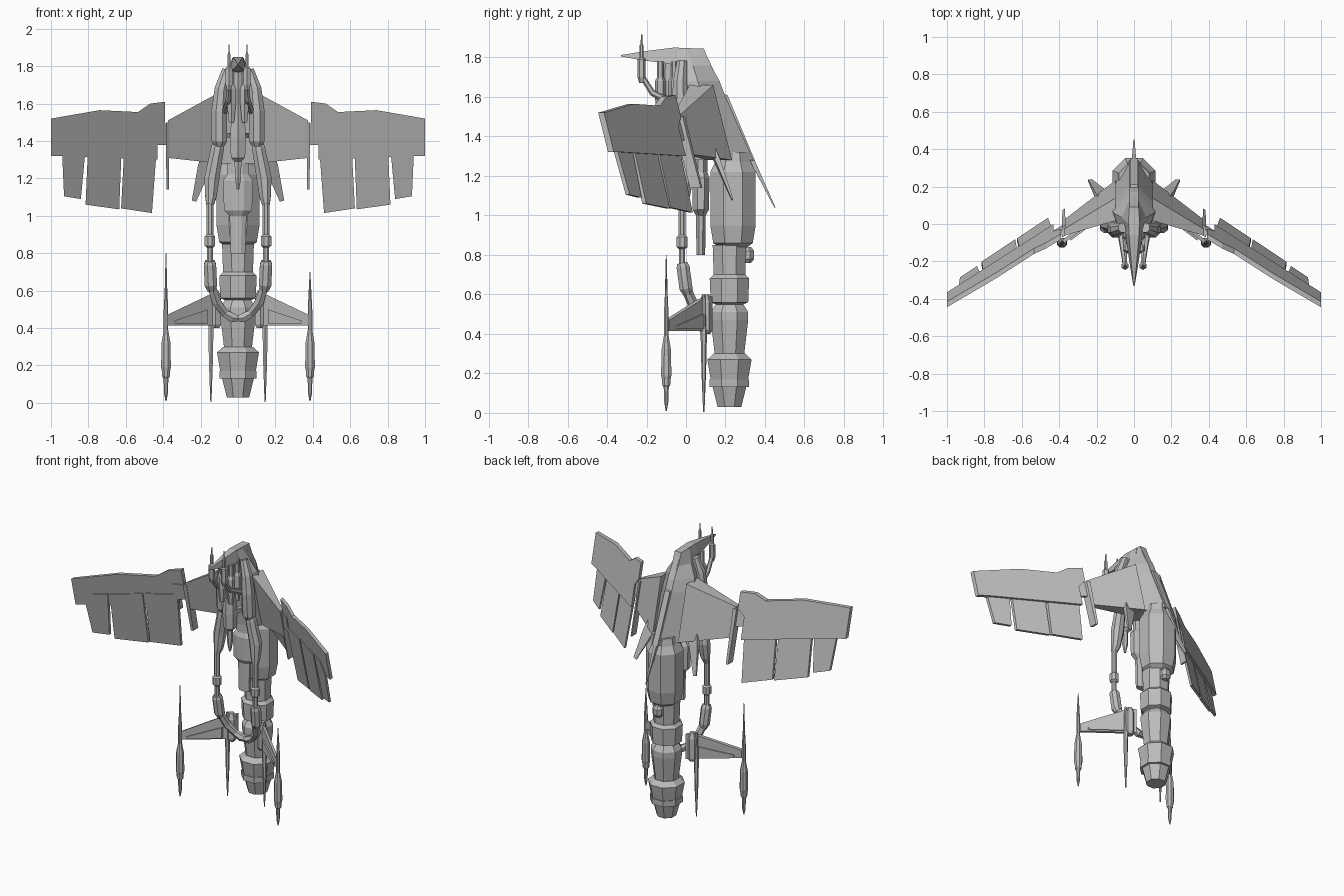
import bpy, bmesh, math
from mathutils import Vector

start_cube = bpy.data.objects.get("Cube")
if start_cube:
    bpy.data.objects.remove(start_cube)

grey = bpy.data.materials.new("hull_grey")
grey.use_nodes = True
grey.diffuse_color = (.5, .5, .5, 1)
grey.node_tree.nodes["Principled BSDF"].inputs["Base Color"].default_value = grey.diffuse_color


def loft(name, rings, mirror=False):
    """Skin a closed solid over rings of equal point count."""
    bm = bmesh.new()
    loops = [[bm.verts.new(point) for point in ring] for ring in rings]
    count = len(loops[0])
    for lower, upper in zip(loops, loops[1:]):
        for i in range(count):
            j = (i + 1) % count
            bm.faces.new((lower[i], lower[j], upper[j], upper[i]))
    bm.faces.new(loops[0][::-1])
    bm.faces.new(loops[-1])
    bmesh.ops.recalc_face_normals(bm, faces=bm.faces)
    mesh = bpy.data.meshes.new(name)
    bm.to_mesh(mesh)
    bm.free()
    mesh.materials.append(grey)
    part = bpy.data.objects.new(name, mesh)
    bpy.context.collection.objects.link(part)
    if mirror:
        modifier = part.modifiers.new("both_sides", 'MIRROR')
        modifier.use_mirror_merge = False
    return part


def tube(name, path, sides=8, mirror=False, flat=1):
    """Faceted tube along (x, y, z, radius) points; flat squashes its depth."""
    points = [Vector(step[:3]) for step in path]
    rings = []
    for i, centre in enumerate(points):
        along = (points[min(i + 1, len(points) - 1)] - points[max(i - 1, 0)]).normalized()
        guide = Vector((0, 1, 0))
        if abs(along.y) > .9:
            guide = Vector((0, 0, 1))
        across = along.cross(guide).normalized()
        depth = across.cross(along) * flat
        ring = []
        for k in range(sides):
            angle = math.tau * (k + .5) / sides
            reach = path[i][3] / math.cos(math.pi / sides)
            ring.append(centre + reach * (across * math.cos(angle) + depth * math.sin(angle)))
        rings.append(ring)
    return loft(name, rings, mirror)


def column(name, x, y, profile, sides=8, mirror=False, flat=1):
    """Upright tube from a (height, radius) profile."""
    return tube(name, [(x, y, z, r) for z, r in profile], sides, mirror, flat)


def wing_depth(x, z):
    return .191 - .631 * x - .25 * (z - 1.5)


def tail_depth(x, z):
    return .19 - .75 * x


def plate(name, outline, depth, front, back):
    """Mirrored slab following a swept plane; front and back are offsets."""
    rings = [[(x, depth(x, z) + offset, z) for x, z in outline] for offset in (front, back)]
    return loft(name, rings, True)


# Main engine stack and rear tank
column("engine_nozzle", 0, .22, [(.03, .06), (.13, .085), (.13, .1), (.17, .1), (.17, .095),
                                 (.27, .112), (.3, .08)])
column("engine_casing", 0, .22, [(.3, .075), (.47, .095), (.51, .095), (.55, .07), (.56, .095),
                                 (.68, .1), (.7, .08), (.85, .085)])
column("rear_tank", 0, .238, [(.83, .06), (.86, .1), (.95, .115), (1.22, .115), (1.27, .09), (1.32, .08)])
column("front_column", 0, .075, [(.8, .04), (1, .045), (1.03, .075), (1.19, .08),
                                 (1.22, .06), (1.4, .06)], flat=.55)
column("tank_valve", 0, .31, [(.76, .02), (.78, .035), (.82, .035), (.84, .02)], mirror=False)

# Central hull, a wedge with a narrow ridge at the back
hull = []
for z, front, back, half in [(1.28, .04, .34, .13), (1.6, 0, .2, .125), (1.68, -.02, .17, .11),
                             (1.76, -.03, .125, .065), (1.845, -.06, .09, .03)]:
    middle = front + (back - front) * .42
    ridge = min(half, .025)
    right = [(ridge, back), (half, middle), (half * .75, front)]
    hull.append([(x, y, z) for x, y in right] + [(-x, y, z) for x, y in right[::-1]])
loft("hull", hull)

# Beak and back ridge
beak = []
for y, low, high, half in [(.06, 1.72, 1.845, .045), (-.06, 1.765, 1.85, .045),
                           (-.22, 1.785, 1.83, .022), (-.33, 1.805, 1.812, .004)]:
    beak.append([(-half, y, low), (half, y, low), (half * .6, y, high), (-half * .6, y, high)])
loft("beak", beak)
loft("ridge_plate", [[(x, .09, 1.84), (x, .185, 1.64), (x, .17, 1.62), (x, .21, 1.61),
                      (x, .35, 1.275), (x, .3, 1.28), (x, .05, 1.75)] for x in (-.02, .02)])
tube("ridge_spike", [(0, .33, 1.29, .012), (0, .45, 1.04, .003)], 4)

# Inner wings, thick at the root
root = [(.1, 1.66), (.1, 1.28)]
tip = [(.375, 1.51), (.375, 1.31)]
sections = []
for edge, front, back in ((root, -.07, .05), (tip, -.015, .02)):
    (x, top), (x, bottom) = edge
    sections.append([(x, wing_depth(x, z) + offset, z)
                     for z, offset in ((top, front), (top, back), (bottom, back), (bottom, front))])
loft("inner_wing", sections, True)
plate("wing_joint", [(.36, 1.49), (.45, 1.5), (.45, 1.38), (.36, 1.38)], wing_depth, -.008, .015)
plate("wing_pylon", [(.365, 1.5), (.385, 1.5), (.383, 1.14), (.37, 1.14)], wing_depth, -.02, .035)

# Outer wings with three flaps each
plate("outer_wing", [(.39, 1.61), (.47, 1.6), (.535, 1.555), (.74, 1.565), (1, 1.52), (1, 1.32),
                     (.92, 1.32), (.43, 1.3), (.43, 1.45), (.39, 1.5)], wing_depth, 0, .03)
for flap in ([(.43, 1.42), (.605, 1.42), (.625, 1.04), (.46, 1.015)],
             [(.62, 1.42), (.8, 1.41), (.815, 1.06), (.635, 1.035)],
             [(.81, 1.41), (.89, 1.41), (.94, 1.33), (.93, 1.105), (.84, 1.09)]):
    plate("wing_flap", flap, wing_depth, -.008, .012)

# Slanted fins beside the tank
tube("slanted_fin", [(.15, .13, 1.34, .04), (.18, .165, 1.26, .035), (.235, .235, 1.08, .012)],
     4, True, .35)

# Arms hanging at the front and curling under
tube("shoulder", [(.06, -.02, 1.78, .025), (.09, -.03, 1.68, .035), (.1, -.03, 1.56, .042),
                  (.1, -.02, 1.4, .042), (.1, -.02, 1.37, .025)], 8, True)
tube("upper_arm", [(.1, -.01, 1.42, .025), (.11, -.01, 1.36, .035), (.14, 0, 1.2, .04),
                   (.145, -.01, 1.1, .03), (.15, -.02, 1.06, .02)], 8, True)
column("forearm", .15, -.02, [(1.1, .018), (.9, .018), (.89, .028), (.84, .028), (.83, .016), (.74, .016)],
       8, True)
tube("arm_block", [(.15, -.02, .76, .025), (.15, -.015, .74, .033), (.145, 0, .63, .033),
                   (.14, .01, .6, .022)], 8, True)
tube("curled_claw", [(.14, .005, .62, .022), (.115, .04, .54, .024), (.07, .07, .48, .02),
                     (.03, .08, .455, .024), (0, .08, .45, .016)], 6, True)

# Chin gun, side guns and struts
column("chin_gun", 0, -.09, [(1.14, .006), (1.2, .016), (1.29, .018), (1.31, .038), (1.42, .042),
                             (1.6, .032), (1.77, .025)], 6)
column("side_gun", .048, -.225, [(1.67, .01), (1.7, .018), (1.79, .018), (1.8, .009), (1.86, .009),
                                 (1.87, .004), (1.915, .003)], 6, True)
tube("gun_strut", [(.048, -.22, 1.7, .012), (.052, -.17, 1.62, .014), (.07, -.05, 1.56, .016)], 6, True)
for depth in (-.13, -.06):
    column("neck_rod", .035, depth, [(1.5, .014), (1.6, .024), (1.68, .024), (1.7, .014), (1.78, .014)],
           6, True)
tube("gun_bracket", [(.05, -.02, 1.43, .014), (.03, -.09, 1.43, .014)], 4, True)

# Tail wings, pods and stand spikes
plate("tail_wing", [(.09, .59), (.16, .575), (.38, .47), (.38, .415), (.09, .415)], tail_depth, -.012, .012)
plate("tail_step", [(.16, .5), (.34, .44), (.34, .425), (.16, .425)], tail_depth, -.025, .02)
column("tail_root", .12, .1, [(.4, .02), (.42, .03), (.56, .03), (.6, .015)], 6, True)
column("stand_spike", .145, .09, [(.005, .003), (.2, .01), (.4, .014), (.6, .008)], 6, True)
for side, top in ((-1, .8), (1, .7)):
    column("tail_pod", side * .385, -.1, [(.01, .003), (.05, .01), (.13, .013), (.14, .02), (.17, .022),
                                          (.19, .026), (.32, .024), (.39, .012), (.5, .012),
                                          (.6, .007), (top, .002)], 8)
